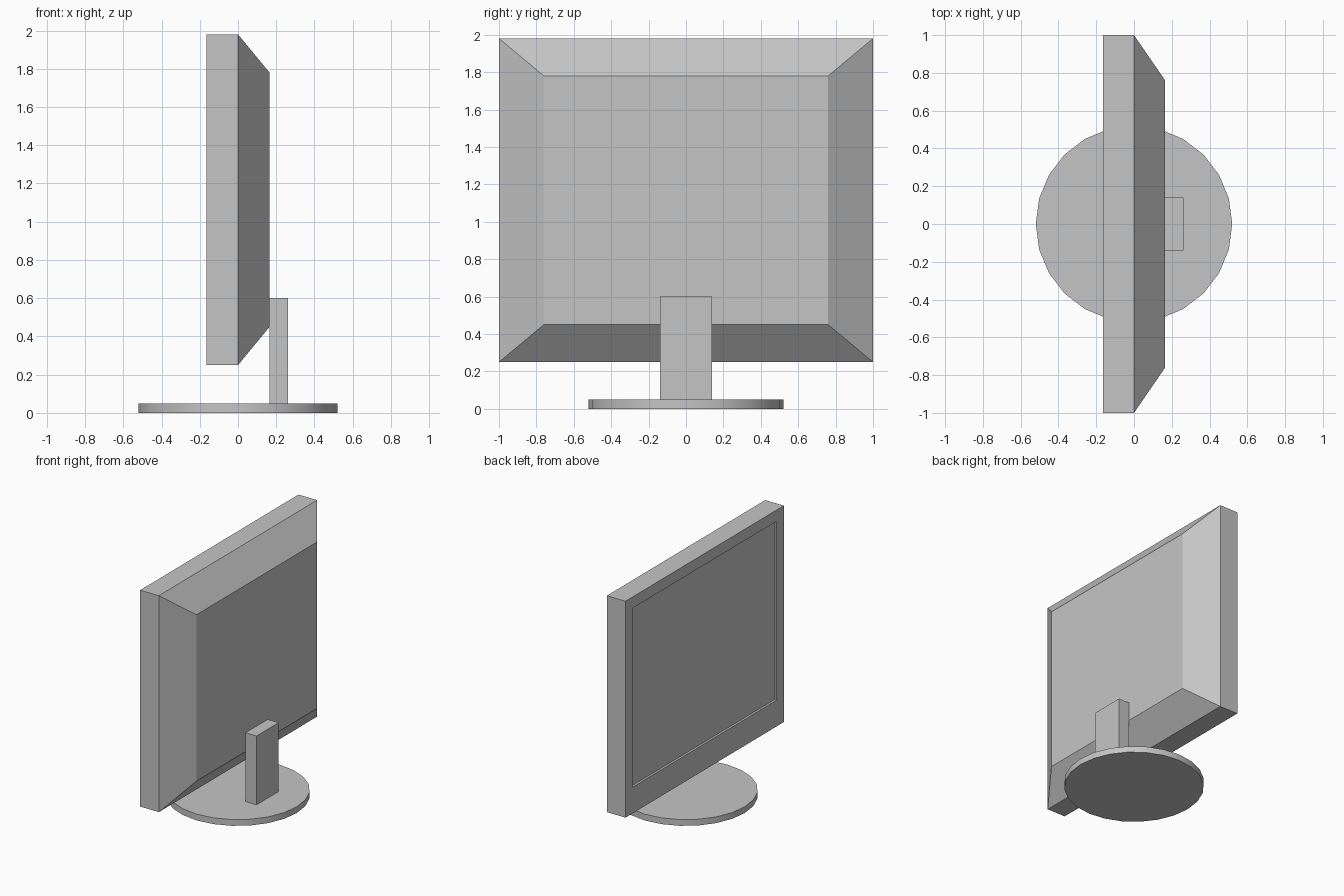
import bpy, bmesh, math

if "Cube" in bpy.data.objects:
    bpy.data.objects.remove(bpy.data.objects["Cube"])

grey = bpy.data.materials.new("plain grey")
grey.diffuse_color = (0.56, 0.56, 0.56, 1)
grey.use_nodes = True
grey.node_tree.nodes["Principled BSDF"].inputs["Base Color"].default_value = grey.diffuse_color


def finish(name, bm):
    bmesh.ops.recalc_face_normals(bm, faces=bm.faces)
    mesh = bpy.data.meshes.new(name)
    bm.to_mesh(mesh)
    bm.free()
    mesh.materials.append(grey)
    obj = bpy.data.objects.new(name, mesh)
    bpy.context.collection.objects.link(obj)
    return obj


def loft(name, sections):
    """Join rectangular sections (x, half width, bottom, top) and cap both ends."""
    bm = bmesh.new()
    rings = [[bm.verts.new((x, y, z)) for y, z in
              ((-w, lo), (w, lo), (w, hi), (-w, hi))]
             for x, w, lo, hi in sections]
    for a, b in zip(rings, rings[1:]):
        for i in range(4):
            j = (i + 1) % 4
            bm.faces.new((a[i], a[j], b[j], b[i]))
    bm.faces.new(rings[0])
    bm.faces.new(rings[-1])
    return finish(name, bm)


# Display housing: recessed screen, bezel, straight rim and tapered back
loft("display_housing", [
    (-0.148, 0.91, 0.46, 1.89),
    (-0.165, 0.91, 0.46, 1.89),
    (-0.165, 1.00, 0.25, 1.98),
    (0.0, 1.00, 0.25, 1.98),
    (0.165, 0.76, 0.45, 1.78),
])

# Upright neck behind the housing
loft("stand_neck", [(0.165, 0.14, 0.05, 0.60), (0.262, 0.14, 0.05, 0.60)])

# Round foot
bm = bmesh.new()
ring = [bm.verts.new((0.52 * math.cos(math.tau * i / 24),
                      0.52 * math.sin(math.tau * i / 24), 0)) for i in range(24)]
disc = bm.faces.new(ring)
top = bmesh.ops.extrude_face_region(bm, geom=[disc], use_keep_orig=True)
bmesh.ops.translate(bm, vec=(0, 0, 0.05),
                    verts=[g for g in top["geom"] if isinstance(g, bmesh.types.BMVert)])
foot = finish("stand_foot", bm)
bpy.context.view_layer.objects.active = foot
foot.select_set(True)
bpy.ops.object.shade_smooth_by_angle(angle=math.radians(30))
